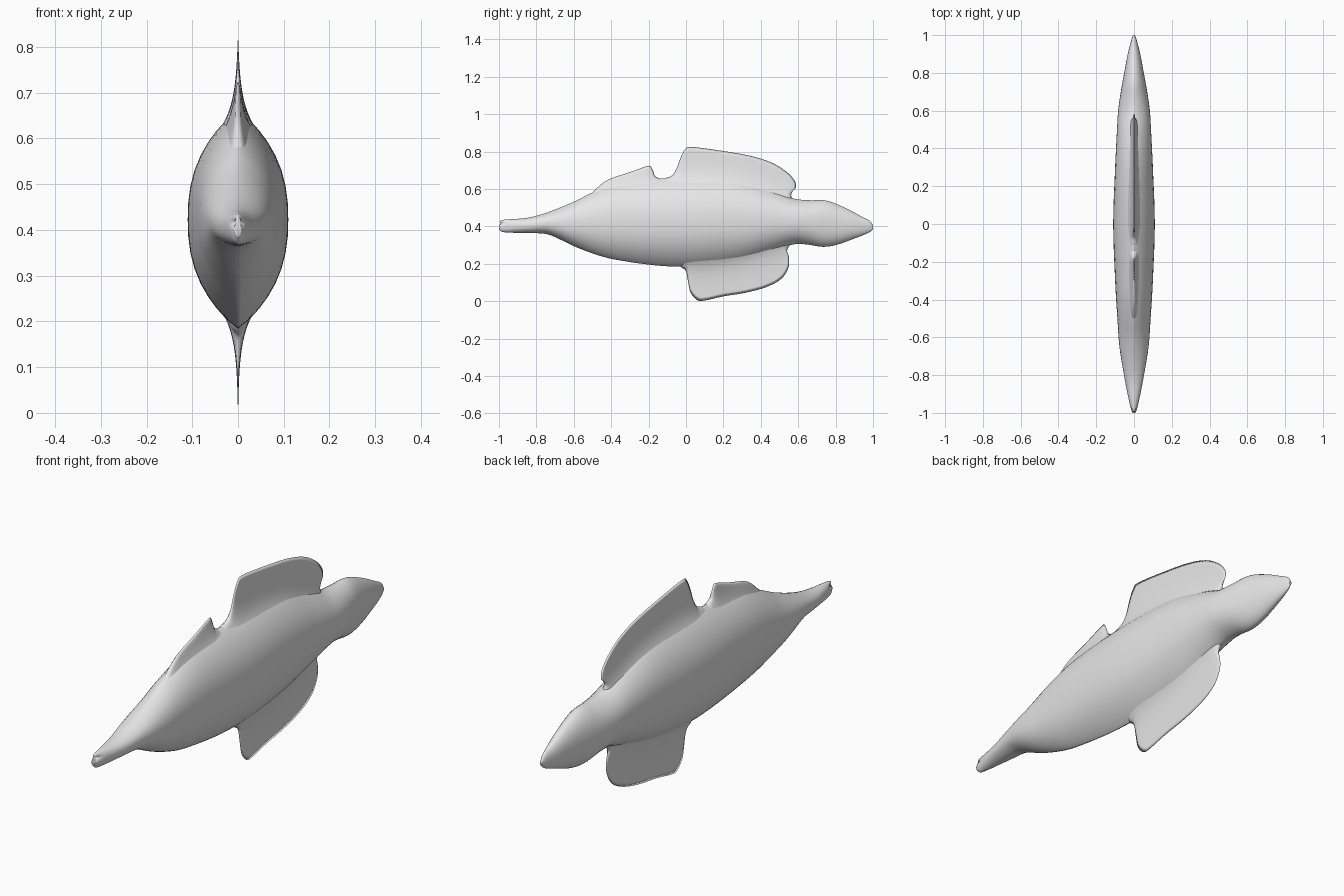
import bpy, bmesh, math

if "Cube" in bpy.data.objects:
    bpy.data.objects.remove(bpy.data.objects["Cube"])

grey = bpy.data.materials.new("light grey")
grey.diffuse_color = (0.8, 0.8, 0.8, 1)
grey.use_nodes = True
grey.node_tree.nodes["Principled BSDF"].inputs["Base Color"].default_value = grey.diffuse_color


def curve(keys, y):
    """Smooth (Hermite) interpolation through (y, value) keys."""
    y = min(max(y, keys[0][0]), keys[-1][0])
    n = len(keys)
    i = next(k for k in range(n - 1) if y <= keys[k + 1][0])

    def slope(k):
        a, b = keys[max(k - 1, 0)], keys[min(k + 1, n - 1)]
        return (b[1] - a[1]) / (b[0] - a[0])
    (y0, v0), (y1, v1) = keys[i], keys[i + 1]
    d = y1 - y0
    t = (y - y0) / d
    return ((2*t**3 - 3*t**2 + 1) * v0 + (t**3 - 2*t**2 + t) * d * slope(i)
            + (3*t**2 - 2*t**3) * v1 + (t**3 - t**2) * d * slope(i + 1))


def path(points, steps):
    """Catmull-Rom path through (y, z) points."""
    out = []
    n = len(points)
    for i in range(n - 1):
        p = [points[min(max(k, 0), n - 1)] for k in (i - 1, i, i + 1, i + 2)]
        for s in range(steps):
            t = s / steps
            out.append([0.5 * (2*p[1][c] + (p[2][c] - p[0][c]) * t
                        + (2*p[0][c] - 5*p[1][c] + 4*p[2][c] - p[3][c]) * t**2
                        + (3*p[1][c] - p[0][c] - 3*p[2][c] + p[3][c]) * t**3)
                        for c in (0, 1)])
    return out + [list(points[-1])]


def loft(name, rings):
    """Skin closed rings of points and cap both ends."""
    bm = bmesh.new()
    rows = [[bm.verts.new(p) for p in r] for r in rings]
    n = len(rows[0])
    for a, b in zip(rows, rows[1:]):
        for k in range(n):
            bm.faces.new((a[k], a[(k + 1) % n], b[(k + 1) % n], b[k]))
    bm.faces.new(rows[0][::-1])
    bm.faces.new(rows[-1])
    bmesh.ops.remove_doubles(bm, verts=bm.verts, dist=0.00005)
    bmesh.ops.recalc_face_normals(bm, faces=bm.faces)
    mesh = bpy.data.meshes.new(name)
    bm.to_mesh(mesh)
    bm.free()
    mesh.materials.append(grey)
    obj = bpy.data.objects.new(name, mesh)
    bpy.context.collection.objects.link(obj)
    for f in mesh.polygons:
        f.use_smooth = True
    return obj


# Body outline: top, bottom and half width along the length
TOP = [(-1, .428), (-.98, .435), (-.85, .446), (-.75, .472), (-.6, .532),
       (-.5, .582), (-.4, .62), (-.3, .64), (-.13, .656), (.1, .66), (.3, .64),
       (.48, .585), (.58, .548), (.66, .54), (.75, .538), (.85, .5),
       (.95, .447), (.985, .427), (1, .405)]
BOTTOM = [(-1, .385), (-.98, .37), (-.85, .365), (-.75, .36), (-.7, .343),
          (-.6, .295), (-.5, .256), (-.4, .227), (-.2, .196), (-.05, .185),
          (.1, .19), (.3, .22), (.48, .275), (.58, .305), (.65, .303),
          (.73, .291), (.8, .30), (.9, .335), (.98, .368), (1, .385)]
WIDTH = [(-1, .008), (-.98, .016), (-.9, .034), (-.8, .053), (-.65, .077),
         (-.5, .088), (-.3, .1), (0, .11), (.3, .1), (.5, .09), (.6, .084),
         (.7, .07), (.8, .052), (.9, .033), (.975, .014), (1, .005)]
ROUND = [(-1, .55), (-.7, .65), (-.3, .85), (0, .9), (.4, .85), (.7, .65), (1, .55)]


def body_half(y, z):
    top, bot = curve(TOP, y), curve(BOTTOM, y)
    t = min(1, abs(z - (top + bot) / 2) / ((top - bot) / 2))
    return curve(WIDTH, y) * (1 - t**2.4) ** curve(ROUND, y)


# Body
SIDES = 40
rings = []
for i in range(111):
    y = -math.cos(math.pi * i / 110)
    top, bot = curve(TOP, y), curve(BOTTOM, y)
    ring = []
    for k in range(SIDES):
        a = 2 * math.pi * k / SIDES
        z = (top + bot) / 2 + (top - bot) / 2 * math.sin(a)
        x = math.copysign(body_half(y, z), math.cos(a))
        # Small notch at the narrow tip
        near = max(0, 1 - (y + 1) / .05)
        dy = .02 * near * math.exp(-((z - .417) / .008) ** 2)
        ring.append((x, y + dy, z))
    rings.append(ring)
loft("body", rings)


def fin(name, outline, root_z, root_y, up):
    """Thin blade that flares out into the body at its root."""
    edge = path(outline, 6)
    m, rows = len(edge) - 1, 18
    rings = []
    for i, (ey, ez) in enumerate(edge):
        u = i / m
        ry = root_y[0] + (root_y[1] - root_y[0]) * u
        taper = min(1, 5 * math.sin(math.pi * u)) if 0 < i < m else 0
        side = []
        for j in range(rows + 1):
            s = j / rows
            y, z = ry + (ey - ry) * s, root_z + (ez - root_z) * s
            out = z - curve(TOP, y) if up else curve(BOTTOM, y) - z
            half = .043 * math.exp(-max(0, out + .05) / .057) * curve(WIDTH, y) / .1
            if out < -.05:
                half = min(half, .8 * body_half(y, z))
            side.append((half * taper * math.sqrt(1 - s**8), y, z))
        rings.append(side + [(-x, y, z) for x, y, z in side[-2::-1]])
    return loft(name, rings)


# Fins
fin("front_dorsal_fin",
    [(-.54, .545), (-.5, .583), (-.45, .628), (-.4, .657), (-.3, .69),
     (-.21, .722), (-.188, .72), (-.175, .695), (-.165, .67), (-.14, .655),
     (-.11, .635)],
    .52, (-.45, -.2), True)
fin("main_dorsal_fin",
    [(-.15, .64), (-.11, .658), (-.075, .672), (-.05, .71), (-.03, .765),
     (-.005, .812), (.03, .825), (.2, .803), (.35, .776), (.46, .74),
     (.54, .69), (.58, .645), (.587, .61), (.567, .583), (.563, .56),
     (.58, .535)],
    .5, (-.06, .5), True)
fin("ventral_fin",
    [(-.05, .2), (-.02, .178), (.0, .16), (.012, .1), (.025, .045),
     (.06, .006), (.1, .004), (.2, .026), (.32, .046), (.43, .076),
     (.51, .12), (.548, .18), (.55, .235), (.541, .27), (.555, .3),
     (.575, .32)],
    .36, (.06, .48), False)
